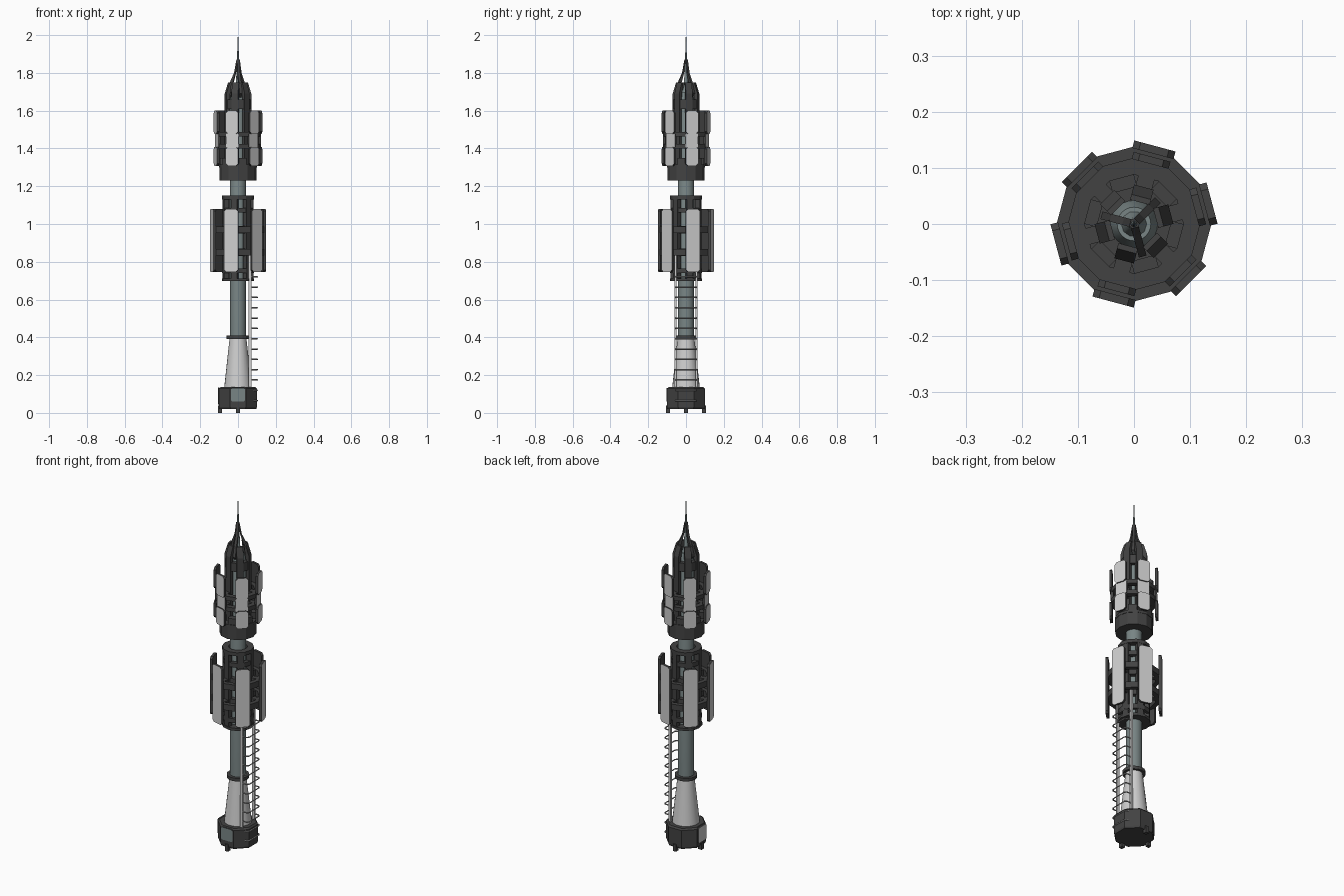
import bpy, bmesh, math
from mathutils import Vector, Matrix

if "Cube" in bpy.data.objects:
    bpy.data.objects.remove(bpy.data.objects["Cube"])


def mat(name, c):
    m = bpy.data.materials.new(name)
    m.diffuse_color = (*c, 1)
    m.use_nodes = True
    m.node_tree.nodes["Principled BSDF"].inputs["Base Color"].default_value = m.diffuse_color
    return m


DARK = mat("dark_grey", (0.055, 0.055, 0.055))
LIGHT = mat("light_grey", (0.62, 0.62, 0.62))
CORE = mat("blue_grey", (0.19, 0.235, 0.235))
MID = mat("mid_grey", (0.30, 0.30, 0.30))

PANEL_ANGLES = [15 + 60 * k for k in range(6)]


def finish(name, bm, mats, smooth=False):
    bmesh.ops.recalc_face_normals(bm, faces=bm.faces)
    me = bpy.data.meshes.new(name)
    bm.to_mesh(me)
    bm.free()
    ob = bpy.data.objects.new(name, me)
    bpy.context.collection.objects.link(ob)
    for m in mats:
        me.materials.append(m)
    if smooth:
        bpy.ops.object.select_all(action='DESELECT')
        ob.select_set(True)
        bpy.context.view_layer.objects.active = ob
        bpy.ops.object.shade_smooth_by_angle(angle=math.radians(35))
    return ob


def lathe(name, profile, n, m, phase=0, closed=False, smooth=False):
    """Turn (r, z) points; closed=True makes a hollow ring, else ends are capped."""
    bm = bmesh.new()
    rows = []
    for r, z in profile:
        a = [math.radians(phase) + 2 * math.pi * i / n for i in range(n)]
        rows.append([bm.verts.new((r * math.cos(t), r * math.sin(t), z)) for t in a])
    pairs = list(zip(rows, rows[1:]))
    if closed:
        pairs.append((rows[-1], rows[0]))
    else:
        bm.faces.new(rows[0])
        bm.faces.new(rows[-1])
    for p, q in pairs:
        for i in range(n):
            j = (i + 1) % n
            bm.faces.new((p[i], p[j], q[j], q[i]))
    return finish(name, bm, [m], smooth)


def ring(name, r0, r1, z0, z1, n=12, m=DARK, phase=0):
    return lathe(name, [(r0, z0), (r1, z0), (r1, z1), (r0, z1)], n, m, phase, True)


def prism(bm, a, b, shift, angle):
    """Extrude outline a by the vector shift, then rotate about z."""
    rot = Matrix.Rotation(math.radians(angle), 3, 'Z')
    va = [bm.verts.new(rot @ Vector(p)) for p in a]
    vb = [bm.verts.new(rot @ (Vector(p) + Vector(shift))) for p in b]
    n = len(va)
    out = [bm.faces.new(va), bm.faces.new(vb)]
    out += [bm.faces.new((va[i], va[(i + 1) % n], vb[(i + 1) % n], vb[i])) for i in range(n)]
    return out


def fins(name, pts, width, angles, m=DARK):
    """Radial (r, z) outlines with a tangential width."""
    bm = bmesh.new()
    for ang in angles:
        o = [(r, -width / 2, z) for r, z in pts]
        prism(bm, o, o, (0, width, 0), ang)
    return finish(name, bm, [m])


def panels(name, r, z0, z1, hw, thick, angles, m=LIGHT, c=0.012):
    """Chamfered plates: coloured outer face, dark edges and back."""
    bm = bmesh.new()
    o = [(-hw + c, z0), (hw - c, z0), (hw, z0 + c), (hw, z1 - c),
         (hw - c, z1), (-hw + c, z1), (-hw, z1 - c), (-hw, z0 + c)]
    pts = [(r, u, z) for u, z in o]
    for ang in angles:
        prism(bm, pts, pts, (-thick, 0, 0), ang)[0].material_index = 1
    return finish(name, bm, [DARK, m])


# base with feet, door and side plate
lathe("base_body", [(0.104, 0.02), (0.108, 0.03), (0.108, 0.128), (0.1, 0.137)], 8, DARK, 22.5)
fins("base_feet", [(0.085, 0), (0.107, 0), (0.107, 0.04), (0.085, 0.04)], 0.02, [90, 180, 270])
panels("base_door", 0.104, 0.06, 0.132, 0.036, 0.008, [270], CORE, 0.006)
panels("base_side_plate", 0.106, 0.045, 0.135, 0.036, 0.009, [180], LIGHT, 0.006)

# mast
lathe("mast_cone", [(0.073, 0.135), (0.044, 0.40)], 24, LIGHT, smooth=True)
ring("mast_collar", 0.04, 0.06, 0.392, 0.41, 16)
lathe("core_tube", [(0.042, 0.39), (0.042, 1.66), (0.03, 1.70)], 24, CORE, smooth=True)

# lower cage
ring("lower_bottom_ring", 0.04, 0.086, 0.697, 0.712)
ring("lower_bottom_hoop", 0.068, 0.084, 0.74, 0.765)
fins("lower_posts", [(0.055, 0.71), (0.08, 0.71), (0.08, 1.135), (0.055, 1.135)], 0.034, PANEL_ANGLES)
for i, z in enumerate((0.85, 0.97)):
    ring(f"lower_band_{i}", 0.112, 0.138, z - 0.017, z + 0.017)
    fins(f"lower_arms_{i}", [(0.075, z - 0.015), (0.13, z - 0.015), (0.13, z + 0.015), (0.075, z + 0.015)],
         0.03, PANEL_ANGLES)
    ring(f"lower_inner_hoop_{i}", 0.04, 0.07, z - 0.02, z + 0.02)
panels("lower_panels", 0.144, 0.745, 1.08, 0.038, 0.014, PANEL_ANGLES)
ring("lower_top_hoop", 0.055, 0.078, 1.06, 1.085)
ring("lower_top_ring", 0.05, 0.084, 1.13, 1.15)

# upper cage
ring("upper_base", 0.04, 0.098, 1.23, 1.30)
ring("upper_base_rim", 0.07, 0.1, 1.30, 1.315)
for i, z in enumerate((1.412, 1.474)):
    ring(f"upper_band_{i}", 0.088, 0.118, z - 0.012, z + 0.012)
    fins(f"upper_arms_{i}", [(0.05, z - 0.012), (0.11, z - 0.012), (0.11, z + 0.012), (0.05, z + 0.012)],
         0.03, PANEL_ANGLES)
fins("upper_base_blocks", [(0.06, 1.30), (0.093, 1.30), (0.093, 1.35), (0.06, 1.35)], 0.045,
     [a + 30 for a in PANEL_ANGLES])
panels("upper_panels_bottom", 0.124, 1.308, 1.408, 0.034, 0.013, PANEL_ANGLES)
panels("upper_panels_middle", 0.117, 1.405, 1.48, 0.034, 0.013, PANEL_ANGLES, c=0.004)
panels("upper_panels_top", 0.124, 1.477, 1.60, 0.034, 0.013, PANEL_ANGLES)

# crown and spire
fins("crown_prongs", [(0.05, 1.30), (0.068, 1.30), (0.068, 1.69), (0.05, 1.748), (0.04, 1.748), (0.05, 1.67)],
     0.036, PANEL_ANGLES)
ring("crown_hoop", 0.04, 0.066, 1.61, 1.66)
fins("spire_struts", [(0.06, 1.69), (0.043, 1.75), (0.02, 1.80), (0.007, 1.87), (0.002, 1.87),
                      (0.012, 1.80), (0.028, 1.74), (0.04, 1.67)], 0.014, [45, 165, 285])
lathe("spire_needle", [(0.03, 1.68), (0.012, 1.73), (0.006, 1.85), (0.0035, 1.93), (0.001, 2.0)],
      10, CORE, smooth=True)

# ladder on the right side: rails and U-shaped rungs
bm = bmesh.new()
for y in (-0.06, 0.05):
    o = [(0.056, y, 0.05), (0.071, y, 0.05), (0.071, y, 0.85), (0.056, y, 0.85)]
    prism(bm, o, o, (0, 0.01, 0), 0)
finish("ladder_rails", bm, [LIGHT])

cu = bpy.data.curves.new("ladder_rungs", 'CURVE')
cu.dimensions = '3D'
cu.bevel_depth = 0.004
cu.bevel_resolution = 0
cu.materials.append(MID)
for k in range(13):
    z = 0.065 + 0.0546 * k
    path = [(0.064, -0.055), (0.094, -0.055), (0.103, -0.045), (0.103, 0.045), (0.094, 0.055), (0.064, 0.055)]
    sp = cu.splines.new('POLY')
    sp.points.add(len(path) - 1)
    for p, (x, y) in zip(sp.points, path):
        p.co = (x, y, z, 1)
bpy.context.collection.objects.link(bpy.data.objects.new("ladder_rungs", cu))
